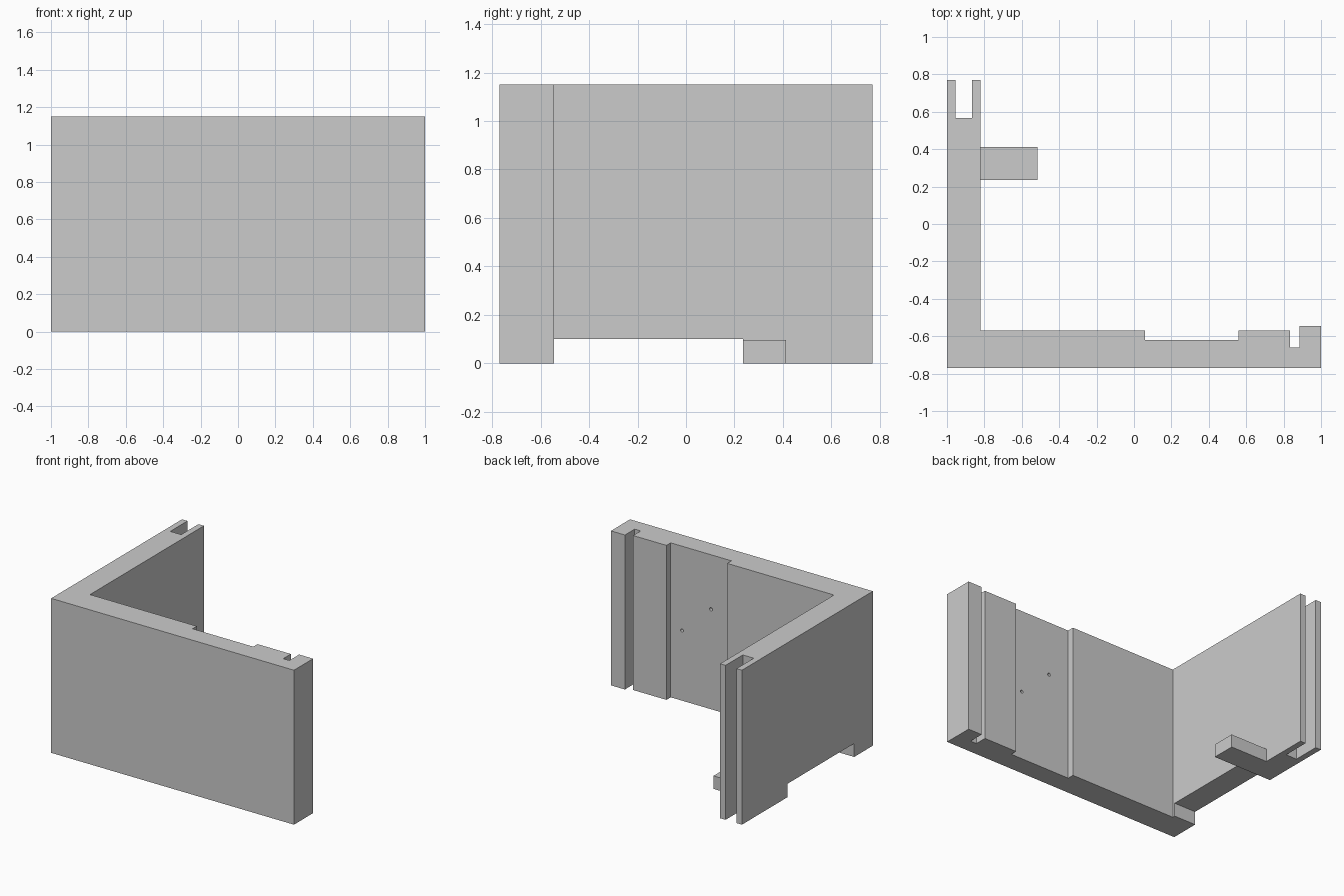
import bpy, bmesh

if "Cube" in bpy.data.objects:
    bpy.data.objects.remove(bpy.data.objects["Cube"])

HEIGHT = 1.15


def extrude(name, profile, z0, z1):
    """Solid prism from an x/y outline."""
    bm = bmesh.new()
    face = bm.faces.new([bm.verts.new((x, y, z0)) for x, y in profile])
    top = bmesh.ops.extrude_face_region(bm, geom=[face])["geom"]
    bmesh.ops.translate(bm, vec=(0, 0, z1 - z0),
                        verts=[v for v in top if isinstance(v, bmesh.types.BMVert)])
    bmesh.ops.recalc_face_normals(bm, faces=bm.faces)
    mesh = bpy.data.meshes.new(name)
    bm.to_mesh(mesh)
    bm.free()
    obj = bpy.data.objects.new(name, mesh)
    bpy.context.collection.objects.link(obj)
    return obj


def box(name, x0, x1, y0, y1, z0, z1):
    return extrude(name, [(x0, y0), (x1, y0), (x1, y1), (x0, y1)], z0, z1)


def cut(target, cutter):
    mod = target.modifiers.new(cutter.name, "BOOLEAN")
    mod.operation = "DIFFERENCE"
    mod.solver = "EXACT"
    mod.object = cutter
    cutter.hide_render = True
    cutter.hide_set(True)


# L-shaped wall with end slot, shallow recess and narrow groove
walls = extrude("corner_walls", [
    (-1, -0.77), (1, -0.77), (1, -0.545), (0.885, -0.545), (0.885, -0.66),
    (0.835, -0.66), (0.835, -0.57), (0.56, -0.57), (0.56, -0.62),
    (0.06, -0.62), (0.06, -0.57), (-0.82, -0.57), (-0.82, 0.77),
    (-0.865, 0.77), (-0.865, 0.567), (-0.955, 0.567), (-0.955, 0.77),
    (-1, 0.77)], 0, HEIGHT)

# Low opening under the side wall
cut(walls, box("opening_cutter", -1.1, -0.7, -0.55, 0.235, -0.1, 0.1))

# Two small blind holes in the recess
for i, (x, z) in enumerate([(0.228, 0.744), (0.467, 0.523)]):
    bpy.ops.mesh.primitive_cylinder_add(vertices=16, radius=0.012, depth=0.12,
                                        location=(x, -0.62, z),
                                        rotation=(1.570796, 0, 0))
    hole = bpy.context.object
    hole.name = f"hole_cutter_{i + 1}"
    cut(walls, hole)

# Foot tab projecting inward at the base of the side wall
box("foot_tab", -0.82, -0.515, 0.235, 0.412, 0, 0.097)
